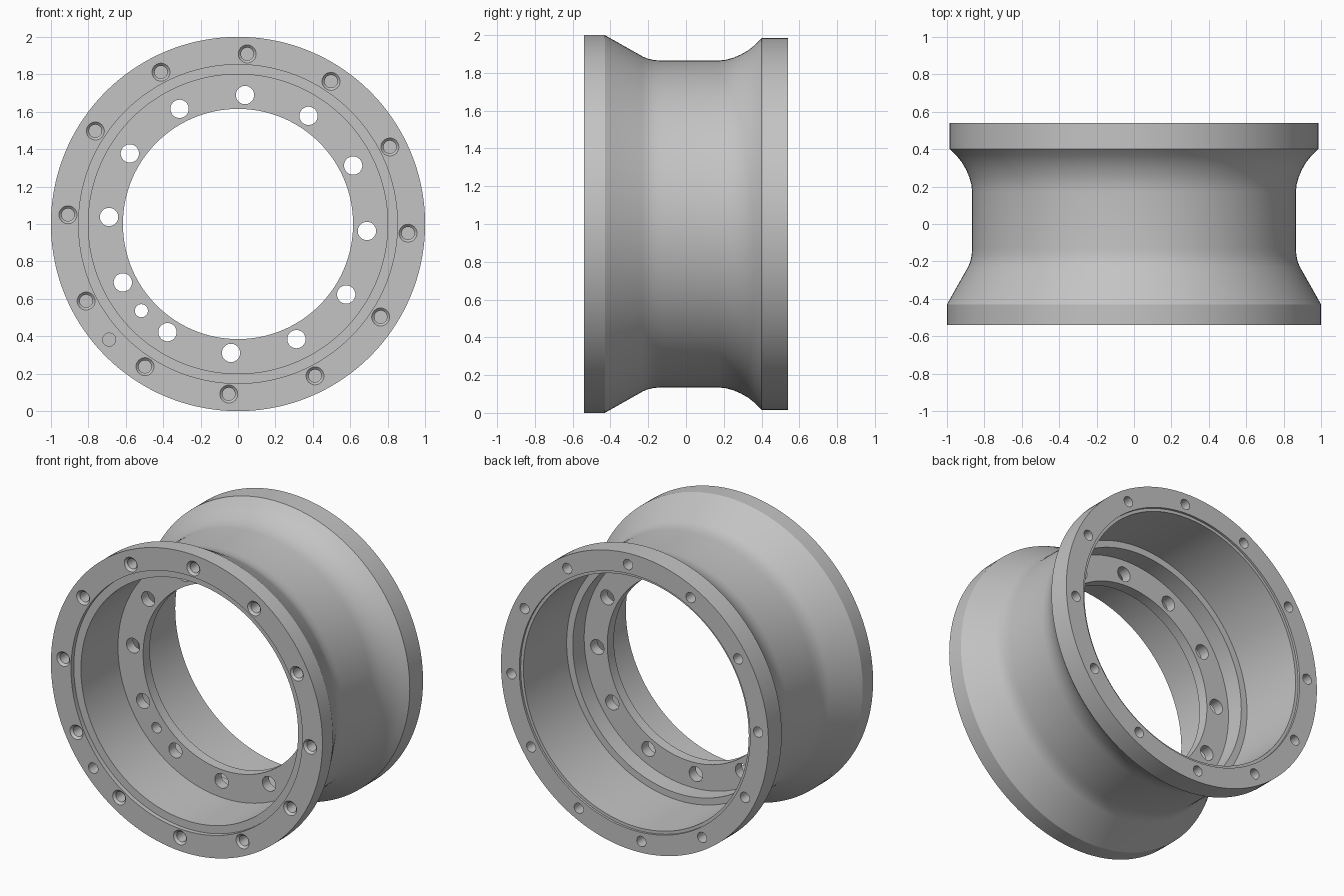
import bpy, bmesh, math
from mathutils import Matrix, Vector

if "Cube" in bpy.data.objects:
    bpy.data.objects.remove(bpy.data.objects["Cube"])

grey = bpy.data.materials.new("plain_grey")
grey.use_nodes = True
color = (0.55, 0.55, 0.55, 1)
grey.diffuse_color = color
grey.node_tree.nodes["Principled BSDF"].inputs["Base Color"].default_value = color

CENTRE = Vector((0, 0, 1))
START = math.radians(86.9)      # angle of the first bolt hole
BOLTS = 12


def mesh_object(name, bm):
    bmesh.ops.recalc_face_normals(bm, faces=bm.faces)
    mesh = bpy.data.meshes.new(name)
    bm.to_mesh(mesh)
    bm.free()
    mesh.materials.append(grey)
    obj = bpy.data.objects.new(name, mesh)
    bpy.context.collection.objects.link(obj)
    return obj


def lathe(bm, profile, segments, axis_x=0, axis_z=1):
    """Revolve a closed loop of (y, radius) points about a y-parallel axis."""
    rings = []
    for i in range(segments):
        a = 2 * math.pi * i / segments
        rings.append([bm.verts.new((axis_x + r * math.cos(a), y, axis_z + r * math.sin(a)))
                      for y, r in profile])
    n = len(profile)
    for i in range(segments):
        here, there = rings[i], rings[(i + 1) % segments]
        for j in range(n):
            k = (j + 1) % n
            bm.faces.new((here[j], here[k], there[k], there[j]))


def drill(bm, angle, radius, y0, y1, r0, r1):
    """Add a tapered plug along y at a polar position on the wheel."""
    spot = CENTRE + Vector((radius * math.cos(angle), (y0 + y1) / 2, radius * math.sin(angle)))
    turn = Matrix.Rotation(-math.pi / 2, 4, 'X')
    bmesh.ops.create_cone(bm, cap_ends=True, segments=32, radius1=r0, radius2=r1,
                          depth=y1 - y0, matrix=Matrix.Translation(spot) @ turn)


def cut(target, name, bm):
    cutter = mesh_object(name, bm)
    mod = target.modifiers.new(name, 'BOOLEAN')
    mod.operation = 'DIFFERENCE'
    mod.solver = 'EXACT'
    mod.object = cutter
    bpy.context.view_layer.objects.active = target
    bpy.ops.object.modifier_apply(modifier=name)
    bpy.data.objects.remove(cutter)


# Barrel, flanges and web as one revolved section
outer = [(-0.54, 1.0), (-0.43, 1.0), (-0.23, 0.887), (-0.205, 0.876), (-0.17, 0.868),
         (-0.13, 0.865), (0.17, 0.865), (0.21, 0.869), (0.25, 0.88), (0.29, 0.897),
         (0.33, 0.92), (0.365, 0.948), (0.4, 0.985), (0.54, 0.985)]
rear_bore = [(0.54, 0.85), (0.525, 0.85), (0.525, 0.83), (0.07, 0.83),
             (0.07, 0.785), (-0.05, 0.785)]
web_and_front_bore = [(-0.05, 0.615), (-0.12, 0.615), (-0.12, 0.8),
                      (-0.51, 0.8), (-0.51, 0.852), (-0.54, 0.852)]
bm = bmesh.new()
lathe(bm, outer + rear_bore + web_and_front_bore, 144)
rim = mesh_object("wheel_rim", bm)

bolt_angles = [START + 2 * math.pi * i / BOLTS for i in range(BOLTS)]
odd_angle = START + math.radians(135)

# Through holes in the web, with one small locating hole
bm = bmesh.new()
for a in bolt_angles:
    drill(bm, a, 0.69, -0.2, 0.03, 0.049, 0.049)
drill(bm, odd_angle, 0.694, -0.2, 0.03, 0.035, 0.035)
cut(rim, "web_holes", bm)

# Blind holes in both flanges
bm = bmesh.new()
for a in bolt_angles:
    drill(bm, a, 0.91, -0.6, -0.44, 0.034, 0.034)
    drill(bm, a, 0.91, 0.45, 0.6, 0.034, 0.034)
drill(bm, odd_angle, 0.925, -0.6, -0.45, 0.035, 0.035)
cut(rim, "flange_holes", bm)

# Countersinks on the front flange
bm = bmesh.new()
for a in bolt_angles:
    drill(bm, a, 0.91, -0.555, -0.525, 0.063, 0.033)
cut(rim, "front_countersinks", bm)

# Stand the wheel on the ground with smooth curved walls
bpy.ops.object.select_all(action='DESELECT')
rim.select_set(True)
bpy.context.view_layer.objects.active = rim
bpy.ops.object.shade_smooth_by_angle(angle=math.radians(25))
